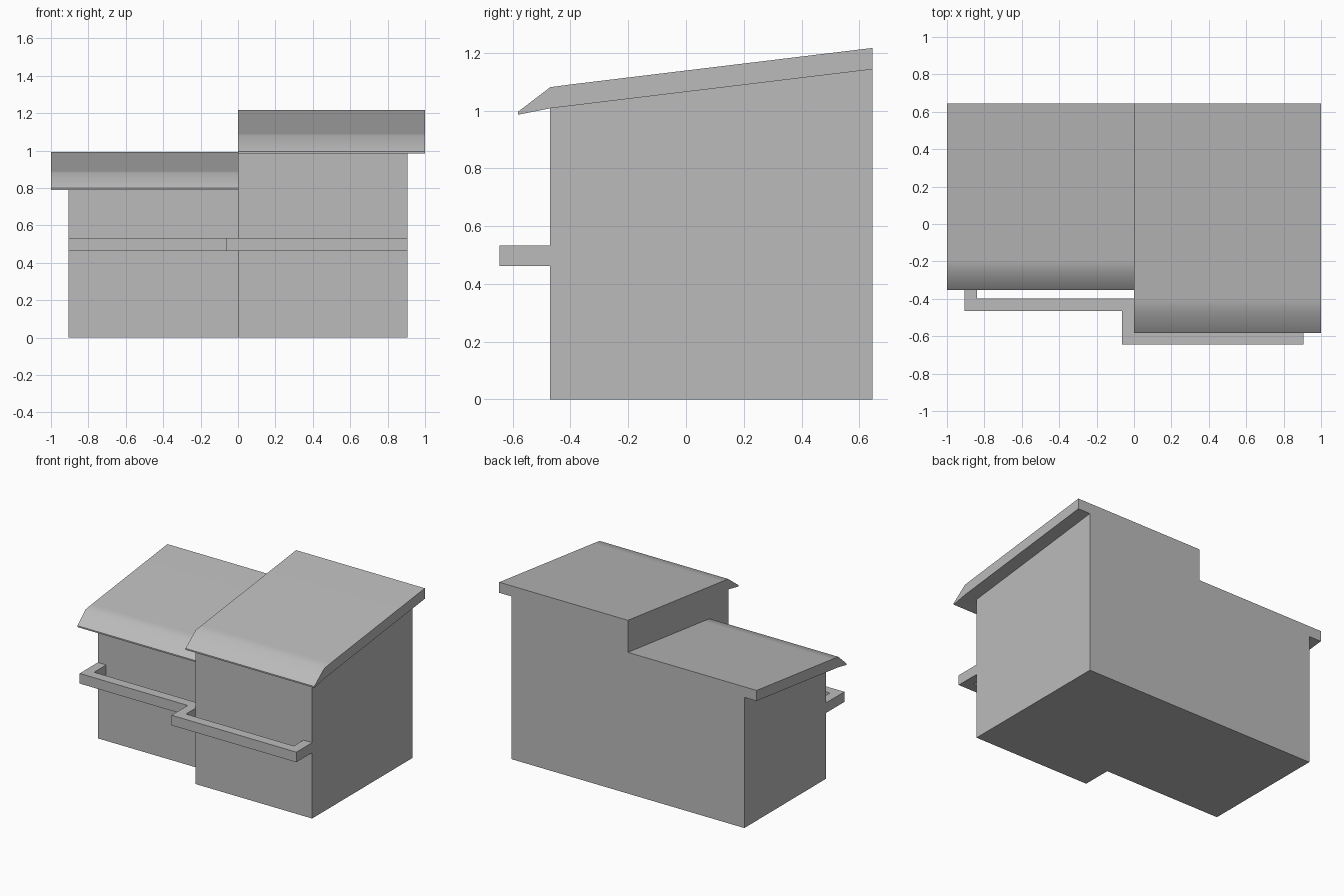
import bpy
import bmesh
import math
from mathutils import Vector

cube = bpy.data.objects.get("Cube")
if cube:
    bpy.data.objects.remove(cube, do_unlink=True)

GREY = (0.5, 0.5, 0.5, 1.0)
grey = bpy.data.materials.new("plain grey")
grey.use_nodes = True
grey.diffuse_color = GREY
grey.node_tree.nodes["Principled BSDF"].inputs["Base Color"].default_value = GREY

BACK = 0.645       # shared rear face
WALL_X = 0.905     # outer side walls
SLAB = 0.074       # roof thickness
SLOPE = 0.121      # roof pitch


def extrude(name, points, offset):
    """Extrude a closed 3D outline by an offset vector."""
    bm = bmesh.new()
    face = bm.faces.new([bm.verts.new(p) for p in points])
    out = bmesh.ops.extrude_face_region(bm, geom=[face])
    moved = [v for v in out["geom"] if isinstance(v, bmesh.types.BMVert)]
    bmesh.ops.translate(bm, verts=moved, vec=Vector(offset))
    bmesh.ops.recalc_face_normals(bm, faces=bm.faces[:])
    mesh = bpy.data.meshes.new(name)
    bm.to_mesh(mesh)
    bm.free()
    mesh.materials.append(grey)
    obj = bpy.data.objects.new(name, mesh)
    bpy.context.collection.objects.link(obj)
    return obj


def house(name, side, front, eave, overhang):
    """One half of the building: sloped block plus a pitched roof."""
    rear = eave + (BACK - front) * SLOPE
    walls = [(front, 0), (BACK, 0), (BACK, rear), (front, eave)]
    extrude(name + "_walls", [(0, y, z) for y, z in walls],
            (side * WALL_X, 0, 0))

    # Roof slab with a tapered front eave
    bend = front + 0.07
    tip = front - overhang
    tip_z = eave - overhang * 0.2
    roof = [(tip, tip_z), (front, eave), (BACK, rear), (BACK, rear + SLAB),
            (bend, eave + SLAB + 0.07 * SLOPE), (front, eave + SLAB - 0.001),
            (tip, tip_z + 0.01)]
    obj = extrude(name + "_roof", [(0, y, z) for y, z in roof], (side, 0, 0))
    bpy.ops.object.select_all(action="DESELECT")
    obj.select_set(True)
    bpy.context.view_layer.objects.active = obj
    bpy.ops.object.shade_smooth_by_angle(angle=math.radians(35))


TALL_FRONT, LOW_FRONT = -0.47, -0.263
house("tall_house", 1, TALL_FRONT, 1.008, 0.112)
house("low_house", -1, LOW_FRONT, 0.808, 0.09)

# Continuous stepped railing around both fronts
rail = [(-WALL_X, LOW_FRONT), (-WALL_X, -0.465), (-0.065, -0.465),
        (-0.065, -0.645), (WALL_X, -0.645), (WALL_X, TALL_FRONT),
        (0.838, TALL_FRONT), (0.838, -0.577), (0, -0.577), (0, -0.397),
        (-0.84, -0.397), (-0.84, LOW_FRONT)]
extrude("front_railing", [(x, y, 0.462) for x, y in rail], (0, 0, 0.071))
